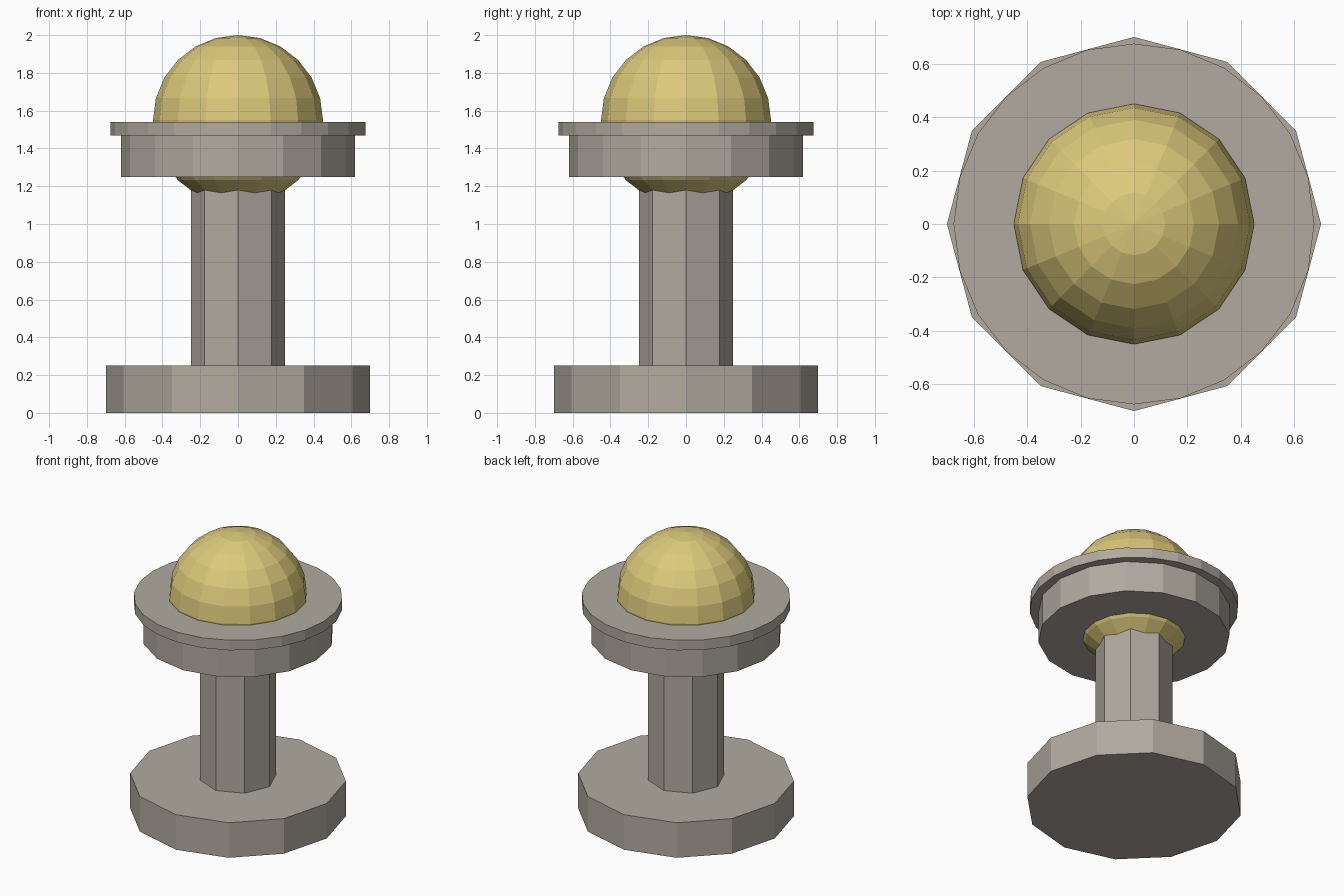
import bpy

cube = bpy.data.objects.get("Cube")
if cube:
    bpy.data.objects.remove(cube, do_unlink=True)


def make_material(name, rgb):
    mat = bpy.data.materials.new(name)
    mat.use_nodes = True
    colour = (*rgb, 1.0)
    mat.diffuse_color = colour
    mat.node_tree.nodes["Principled BSDF"].inputs["Base Color"].default_value = colour
    return mat


stone = make_material("warm_grey_stone", (0.44, 0.40, 0.35))
gold = make_material("pale_gold", (0.72, 0.59, 0.20))


def finish(name, mat):
    obj = bpy.context.object
    obj.name = name
    obj.data.name = name
    obj.data.materials.append(mat)
    bpy.ops.object.shade_flat()
    return obj


def prism(name, sides, radius, bottom, top, mat):
    bpy.ops.mesh.primitive_cylinder_add(
        vertices=sides, radius=radius, depth=top - bottom,
        location=(0, 0, (bottom + top) / 2))
    return finish(name, mat)


# Stacked pedestal parts
prism("base", 12, 0.70, 0.0, 0.25, stone)
prism("column", 8, 0.25, 0.25, 1.25, stone)
prism("drum", 16, 0.62, 1.25, 1.468, stone)
prism("rim", 24, 0.675, 1.468, 1.54, stone)

# Faceted globe set through the drum
bpy.ops.mesh.primitive_uv_sphere_add(
    segments=16, ring_count=12, radius=0.45, location=(0, 0, 1.55))
finish("globe", gold)
